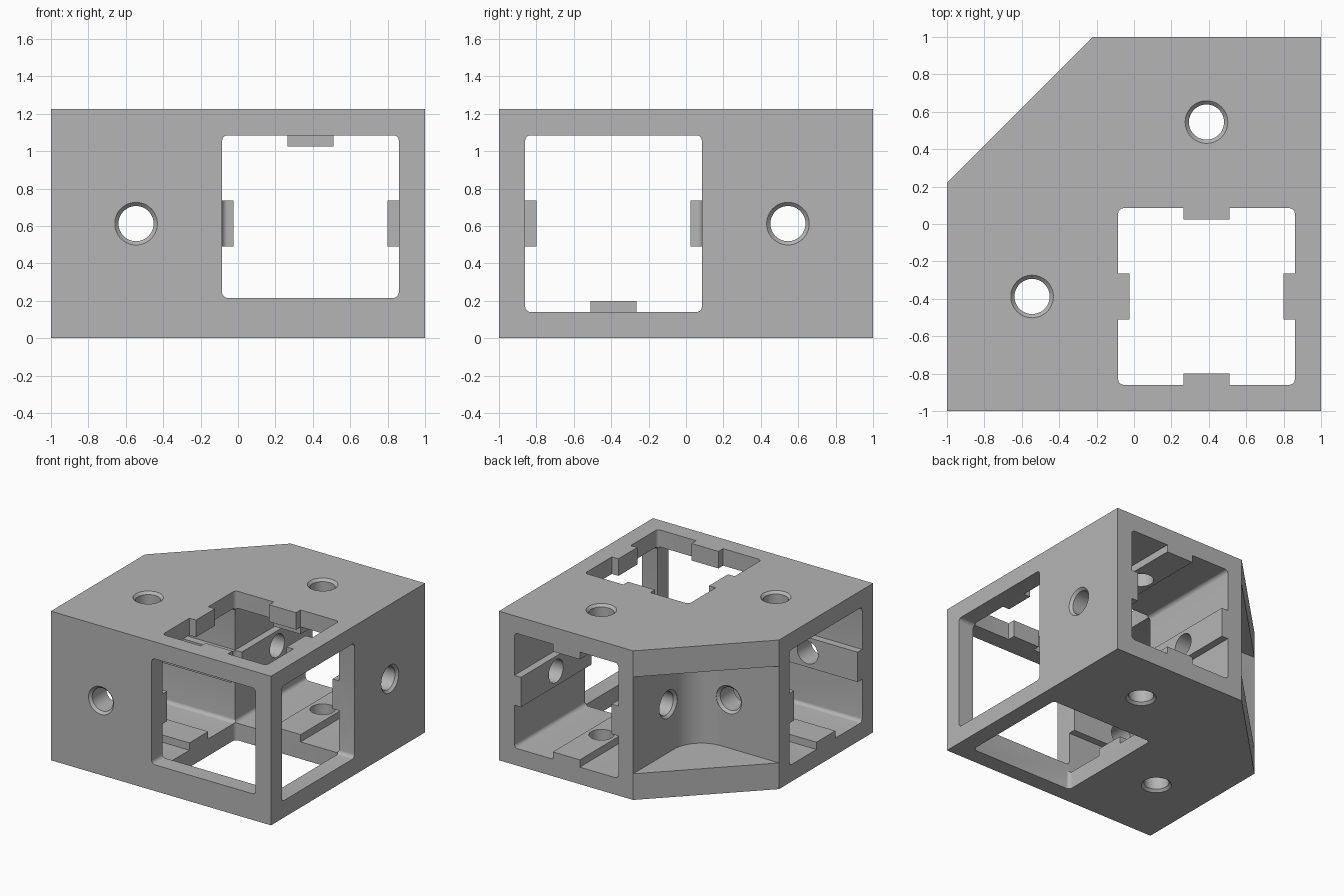
import bpy, bmesh, math
from mathutils import Vector

if "Cube" in bpy.data.objects:
    bpy.data.objects.remove(bpy.data.objects["Cube"], do_unlink=True)

HEIGHT, WALL = 1.225, 0.14
HALF = 0.4725                      # half width of each square socket
CX, CY, CZ = 0.3875, -0.3875, HEIGHT / 2
SLEEVE = 0.22                      # outer side of the socket walls
HOLE = 0.545                       # screw hole offset along each arm

grey = bpy.data.materials.new("matte grey")
grey.use_nodes = True
grey.diffuse_color = (0.46, 0.46, 0.46, 1)
grey.node_tree.nodes["Principled BSDF"].inputs["Base Color"].default_value = grey.diffuse_color


def place(axis, u, v, w):
    """Map profile coordinates (u, v) at distance w along an axis to xyz."""
    return {"x": Vector((w, u, v)), "y": Vector((u, w, v)), "z": Vector((u, v, w))}[axis]


def finish(name, bm):
    bmesh.ops.recalc_face_normals(bm, faces=bm.faces)
    mesh = bpy.data.meshes.new(name)
    bm.to_mesh(mesh)
    bm.free()
    mesh.materials.append(grey)
    obj = bpy.data.objects.new(name, mesh)
    bpy.context.collection.objects.link(obj)
    return obj


def loft(name, axis, rings):
    """Skin a list of (profile, w) rings and cap both ends."""
    bm = bmesh.new()
    loops = [[bm.verts.new(place(axis, u, v, w)) for u, v in prof] for prof, w in rings]
    for a, b in zip(loops, loops[1:]):
        for i in range(len(a)):
            j = (i + 1) % len(a)
            bm.faces.new((a[i], a[j], b[j], b[i]))
    bm.faces.new(loops[0])
    bm.faces.new(loops[-1])
    return finish(name, bm)


def prism(name, axis, profile, lo, hi):
    return loft(name, axis, [(profile, lo), (profile, hi)])


def arc(cx, cy, r, start, end, steps):
    return [(cx + r * math.cos(math.radians(start + (end - start) * i / steps)),
             cy + r * math.sin(math.radians(start + (end - start) * i / steps)))
            for i in range(steps + 1)]


def socket(cu, cv, rails="", lift=0.0):
    """Rounded square; each side named in rails gets an inward key."""
    r, rail, depth = 0.03, 0.1225, 0.06
    pts = []
    for k, side in enumerate("RTLB"):
        turn = math.radians(90 * k)
        part = []
        if side in rails:
            part += [(HALF, -rail), (HALF - depth, -rail), (HALF - depth, rail), (HALF, rail)]
        part += arc(HALF - r, HALF - r, r, 0, 90, 5)
        for a, b in part:
            u = a * math.cos(turn) - b * math.sin(turn)
            v = a * math.sin(turn) + b * math.cos(turn)
            pts.append((cu + u, cv + v + (lift if v < -HALF + r + 0.001 else 0)))
    return pts


def screw_hole(axis, u, v, lo, hi):
    """Round hole whose two mouths are softly rounded over."""
    r, flare = 0.094, 0.02
    rings = [(lo - 0.05, r + flare)]
    mouth = [(flare * math.sin(math.radians(a)), r + flare - flare * math.cos(math.radians(90 - a)))
             for a in (0, 18, 36, 54, 72, 90)]
    rings += [(lo + d, rad) for d, rad in mouth]
    rings += [(hi - d, rad) for d, rad in reversed(mouth)]
    rings.append((hi + 0.05, r + flare))
    return loft("hole_cutter", axis, [(arc(u, v, rad, 0, 352.5, 47), w) for w, rad in rings])


# Main block with one cut-off corner
block = prism("corner_connector", "z",
              [(-1, -1), (1, -1), (1, 1), (-SLEEVE, 1), (-1, SLEEVE)], 0, HEIGHT)

cutters = []
# Plain openings that hollow out the shared corner
cutters.append(prism("bottom_opening", "z", socket(CX, CY), -0.2, HEIGHT - WALL))
cutters.append(prism("front_opening", "y", socket(CX, CZ, lift=0.075), -1.2, CY))
cutters.append(prism("right_opening", "x", socket(CY, CZ), CX, 1.2))
# Keyed sockets for the three bars
cutters.append(prism("back_socket", "y", socket(CX, CZ, "RTLB"), CY, 1.2))
cutters.append(prism("side_socket", "x", socket(CY, CZ, "RLB"), -1.2, CX))
cutters.append(prism("top_socket", "z", socket(CX, CY, "RTLB"), CZ, HEIGHT + 0.2))

# Recess between the arms with a rounded inner corner
R = 0.25
recess = [(-SLEEVE, 1.2)] + arc(-SLEEVE - R, SLEEVE + R, R, 0, -90, 12)
recess += [(-1.2, SLEEVE), (-1.2, 1.2)]
cutters.append(prism("corner_recess", "z", recess, 0.215, HEIGHT - 0.215))

# Screw holes through both arms
cutters.append(screw_hole("z", -HOLE, CY, 0, HEIGHT))
cutters.append(screw_hole("z", CX, HOLE, 0, HEIGHT))
cutters.append(screw_hole("y", -HOLE, CZ, -1, SLEEVE))
cutters.append(screw_hole("x", HOLE, CZ, -SLEEVE, 1))

# Carve the block
bpy.ops.object.select_all(action="DESELECT")
block.select_set(True)
bpy.context.view_layer.objects.active = block
for cutter in cutters:
    cutter.hide_render = True
    mod = block.modifiers.new("carve", "BOOLEAN")
    mod.operation = "DIFFERENCE"
    mod.solver = "EXACT"
    mod.object = cutter
    bpy.ops.object.modifier_apply(modifier=mod.name)
    bpy.data.objects.remove(cutter, do_unlink=True)

bpy.ops.object.shade_smooth_by_angle(angle=math.radians(30))
